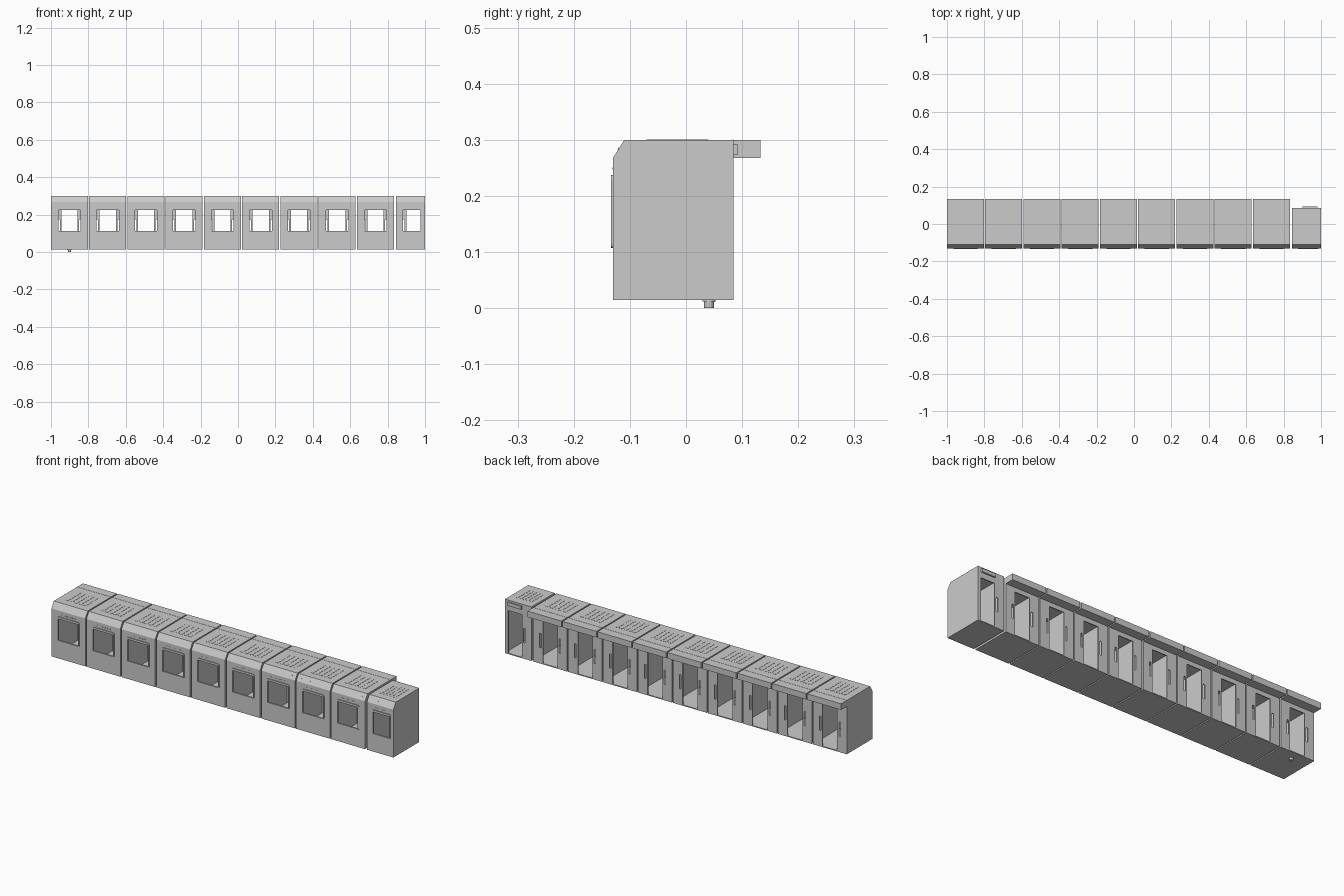
import bpy, bmesh, math

if "Cube" in bpy.data.objects:
    bpy.data.objects.remove(bpy.data.objects["Cube"])

Y0, Y1, Z0, Z1 = -0.13, 0.085, 0.015, 0.30


def new_object(name, bm):
    bmesh.ops.recalc_face_normals(bm, faces=bm.faces)
    me = bpy.data.meshes.new(name)
    bm.to_mesh(me)
    bm.free()
    ob = bpy.data.objects.new(name, me)
    bpy.context.collection.objects.link(ob)
    return ob


def box(name, x0, x1, y0, y1, z0, z1, round_axis=None, r=0.0):
    bm = bmesh.new()
    bmesh.ops.create_cube(bm, size=1)
    for v in bm.verts:
        v.co = ((x0 + x1) / 2 + v.co.x * (x1 - x0),
                (y0 + y1) / 2 + v.co.y * (y1 - y0),
                (z0 + z1) / 2 + v.co.z * (z1 - z0))
    if round_axis is not None:
        edges = [e for e in bm.edges
                 if abs((e.verts[0].co - e.verts[1].co)[round_axis]) > 1e-6]
        bmesh.ops.bevel(bm, geom=edges, offset=r, segments=3, profile=0.5, affect='EDGES')
    return new_object(name, bm)


def cabin_body(name, x0, x1, t=0.0):
    """Chamfered cabin profile extruded along x, inset by t."""
    pts = [(Y0 + t, Z0 + t), (Y1 - t, Z0 + t), (Y1 - t, Z1 - t),
           (-0.11 + t * 0.6, Z1 - t), (Y0 + t, 0.268 - t * 0.6)]
    bm = bmesh.new()
    f = bm.faces.new([bm.verts.new((x0 + t, y, z)) for y, z in pts])
    ext = bmesh.ops.extrude_face_region(bm, geom=[f])
    for v in ext['geom']:
        if isinstance(v, bmesh.types.BMVert):
            v.co.x = x1 - t
    return new_object(name, bm)


def cut(ob, cutters):
    bpy.context.view_layer.objects.active = ob
    for c in cutters:
        m = ob.modifiers.new("cut", 'BOOLEAN')
        m.operation, m.solver, m.object = 'DIFFERENCE', 'EXACT', c
        bpy.ops.object.modifier_apply(modifier=m.name)
        bpy.data.objects.remove(c)


def cylinder(name, r1, r2, depth, loc, rot_x=0.0, sides=16):
    bm = bmesh.new()
    bmesh.ops.create_cone(bm, cap_ends=True, segments=sides, radius1=r1, radius2=r2, depth=depth)
    ob = new_object(name, bm)
    ob.location, ob.rotation_euler.x = loc, rot_x
    return ob


def cabin(hw, win_c, win_h, door_c, door_h, canopy):
    """One cabin centred on x = 0; returns its parts."""
    # Hollow shell with window, doorway and slots beside the doorway
    shell = cabin_body("cabin_shell", -hw, hw)
    w0, w1, d0, d1 = win_c - win_h, win_c + win_h, door_c - door_h, door_c + door_h
    cutters = [cabin_body("hollow", -hw, hw, 0.005),
               box("window_cut", w0, w1, Y0 - 0.02, Y0 + 0.03, 0.112, 0.226),
               box("door_cut", d0, d1, Y1 - 0.03, Y1 + 0.02, 0.0201, 0.245)]
    slots = (-1, 1) if canopy else (-1,)
    for s in slots:
        c = door_c + s * (door_h + 0.014)
        cutters.append(box("slot_cut", c - 0.005, c + 0.005, Y1 - 0.03, Y1 + 0.02, 0.10, 0.175))
    cut(shell, cutters)
    parts = [shell]

    # Raised window surround
    frame = box("window_frame", w0 - 0.006, w1 + 0.006, -0.134, Y0 + 0.001, 0.107, 0.237, 1, 0.008)
    cut(frame, [box("frame_cut", w0, w1, -0.15, -0.11, 0.112, 0.226)])
    parts.append(frame)
    # Vent strip above the window
    for i in range(6):
        x = win_c + (i - 2.5) * win_h * 0.25
        parts.append(box("front_vent", x - 0.004, x + 0.004, Y0 - 0.001, Y0 + 0.001, 0.247, 0.251))
    # Studs on the chamfer
    for i in range(4):
        x = (i - 1.5) * hw * 0.5
        parts.append(cylinder("chamfer_stud", 0.002, 0.002, 0.002, (x, -0.12, 0.284),
                              math.atan2(0.02, 0.032) + math.radians(26), 8))
    # Roof slats and seam
    for i in range(5):
        x = (i - 2) * hw * 0.26
        parts.append(box("roof_slat", x - hw * 0.08, x + hw * 0.08, -0.07, 0.04, Z1 - 0.001, Z1 + 0.001))
    parts.append(box("roof_seam", -hw, hw, 0.083, Y1, Z1 - 0.001, Z1 + 0.0008))
    # Rear canopy, or a small plate over the end door
    if canopy:
        parts.append(box("rear_canopy", -hw, hw, Y1, 0.133, 0.268, Z1))
    else:
        parts.append(box("door_plate", d0, d1, Y1, 0.093, 0.274, 0.292))
    return parts


# Nine full-size cabins sharing the same meshes
pitch, hw = 0.2045, 0.099
first = cabin(hw, 0, 0.059, 0, 0.043, True)
for i in range(9):
    cx = -1 + hw + i * pitch
    for p in first:
        q = p if i == 8 else p.copy()
        if q is not p:
            bpy.context.collection.objects.link(q)
        q.location.x += cx

# Narrow end cabin without canopy
for p in cabin(0.0775, 0.007, 0.047, 0.0175, 0.04, False):
    p.location.x += 0.9225

# Drain foot under the first cabin
cylinder("drain_flange", 0.012, 0.012, 0.003, (-0.901, 0.041, 0.0135))
cylinder("drain_foot", 0.0085, 0.0095, 0.0135, (-0.901, 0.041, 0.00675))
